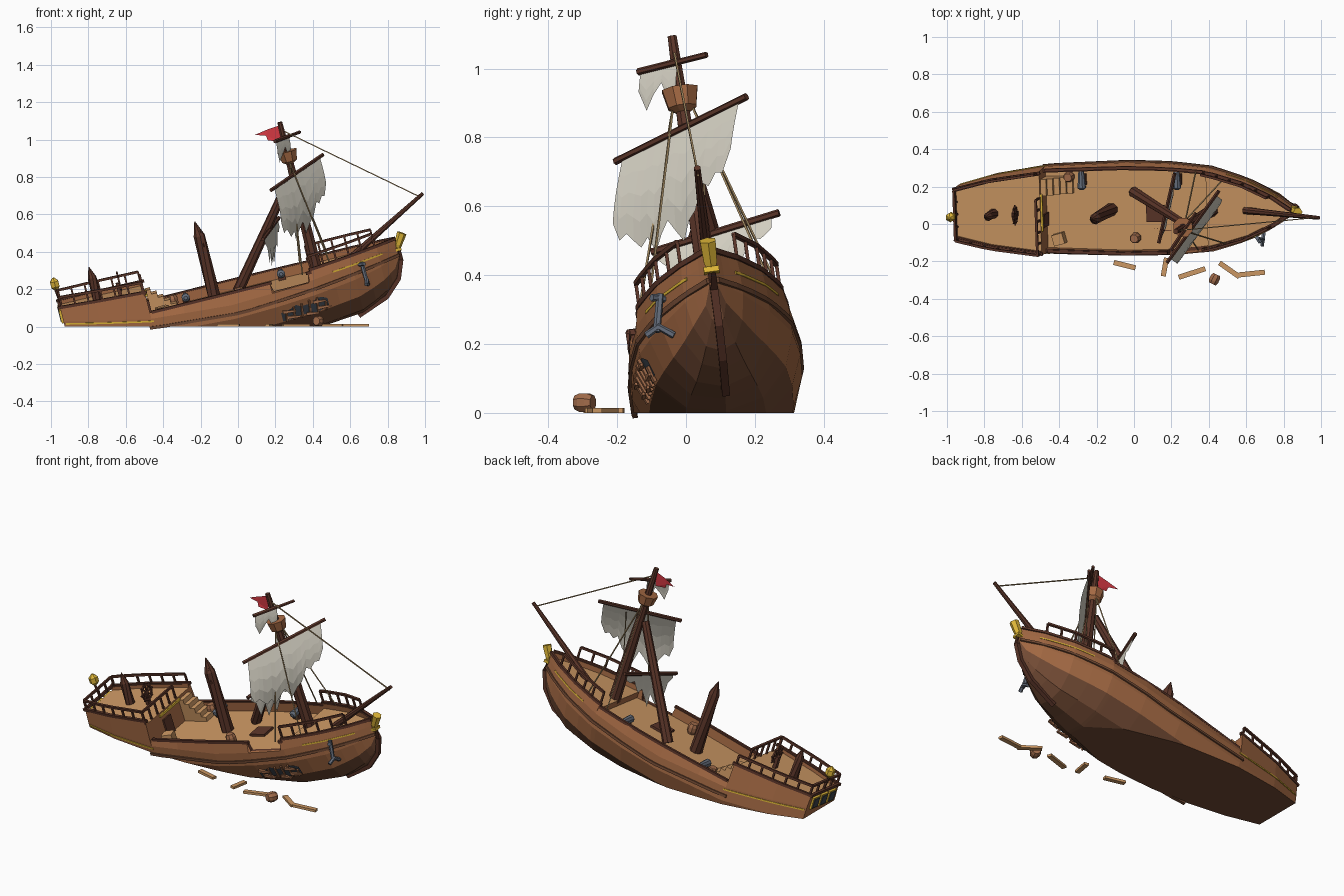
import bpy, bmesh, math, random
from mathutils import Matrix, Vector

if "Cube" in bpy.data.objects:
    bpy.data.objects.remove(bpy.data.objects["Cube"])
random.seed(4)
R = math.radians
# ship frame: u along hull, v sideways, w up; pitched bow-up and heeled over
M = Matrix.Translation((0, .078, .17)) @ Matrix.Rotation(R(-14), 4, 'Y') @ Matrix.Rotation(R(8), 4, 'X')
I = Matrix.Identity(4)
COL = dict(low=(.17, .07, .035), hull=(.38, .145, .058), dark=(.105, .036, .022), deck=(.6, .31, .125), wood=(.36, .15, .07),
           sail=(.68, .65, .56), gold=(.75, .48, .04), iron=(.13, .155, .2), hole=(.045, .055, .07), red=(.65, .04, .055), rope=(.42, .29, .14))
MAT = {}
for k, c in COL.items():
    MAT[k] = bpy.data.materials.new(k)
    MAT[k].diffuse_color = (*c, 1)
parts = {}

def get(name, mat):
    if name not in parts:
        parts[name] = (bmesh.new(), [mat] if isinstance(mat, str) else mat)
    return parts[name][0]

def tube(name, mat, pts, r, n=6, X=M):
    bm, pts = get(name, mat), [Vector(p) for p in pts]
    rs = r if isinstance(r, (list, tuple)) else [r] * len(pts)
    rings = []
    for i, p in enumerate(pts):
        q = (pts[min(i + 1, len(pts) - 1)] - pts[max(i - 1, 0)]).to_track_quat('Z', 'Y')
        rings.append([bm.verts.new(X @ (p + q @ Vector((rs[i] * math.cos(a), rs[i] * math.sin(a), 0))))
                      for a in [2 * math.pi * (j + .5) / n for j in range(n)]])
    for a, b in zip(rings, rings[1:]):
        for j in range(n):
            bm.faces.new((a[j], a[(j + 1) % n], b[(j + 1) % n], b[j]))
    bm.faces.new(rings[0][::-1])
    bm.faces.new(rings[-1])

def box(name, mat, c, s, rot=(0, 0, 0), X=M):
    T = Matrix.Translation(c)
    for a, ax in zip(rot, 'XYZ'):
        T = T @ Matrix.Rotation(R(a), 4, ax)
    bmesh.ops.create_cube(get(name, mat), size=1, matrix=X @ T @ Matrix.Diagonal((*s, 1)))

def lerp(tab, u):
    for (a, p), (b, q) in zip(tab, tab[1:]):
        if u <= b:
            return p + (q - p) * max(0, (u - a) / (b - a))
    return tab[-1][1]

# hull lines: half beam, keel, wale, decks
BEAM = [(-.94, .145), (-.75, .195), (-.48, .235), (-.05, .25), (.2, .245), (.43, .222), (.63, .16), (.78, .085), (.85, .035), (.885, .012)]
KEEL = [(-.94, -.2), (-.5, -.27), (.4, -.275), (.64, -.255), (.77, -.195), (.85, -.12), (.885, -.03)]
WALE = [(-.94, .08), (-.48, -.01), (0, -.045), (.4, -.02), (.885, .02)]
AFT = lambda u: lerp([(-.94, .165), (-.48, .145)], u)
FORE = lambda u: lerp([(.4, .037), (.885, .06)], u)
MAIN = lambda u: 0

def half(u, deck, top):
    b, k, wl = lerp(BEAM, u), lerp(KEEL, u), lerp(WALE, u)
    h, t = wl - k, .95 * b
    e = max(t - .018, .003)
    return [(.5 * b, k + .1 * h), (.85 * b, k + .42 * h), (b, k + .8 * h), (b, min(wl + .03, top)), (t, top), (e, top), (e, deck)]

def skin(u, g, s, off=.006):
    p, q = half(u, 0, .05)[1:3]
    return (u, s * (p[0] + (q[0] - p[0]) * g + off), p[1] + (q[1] - p[1]) * g)

HM = ['low', 'low', 'hull', 'hull', 'hull', 'dark', 'hull', 'deck']
def hull(us, deck, rise, gap=None):
    bm, rings = get('hull', ['low', 'hull', 'dark', 'deck']), []
    for u in us:
        L = half(u, deck(u), deck(u) + rise)
        N = half(u, deck(u), deck(u) + (.002 if gap and gap[0] <= u <= gap[1] else rise))
        ring = [(0, lerp(KEEL, u))] + L + [(-a, b) for a, b in N[::-1]]
        rings.append([bm.verts.new(M @ Vector((u, *p))) for p in ring])
    n = len(rings[0])
    for a, b in zip(rings, rings[1:]):
        for j in range(n):
            f = bm.faces.new((a[j], a[(j + 1) % n], b[(j + 1) % n], b[j]))
            f.material_index = ['low', 'hull', 'dark', 'deck'].index(HM[min(j, n - 1 - j)])
    for r in (rings[0], rings[-1]):
        bm.faces.new(r).material_index = 1

hull([-.94, -.75, -.6, -.48], AFT, .02)
hull([-.48, -.3, -.05, .18, .19, .38, .39, .41], MAIN, .052, (.185, .385))
hull([.41, .52, .63, .71, .78, .82, .85, .87, .885], FORE, .03)
# cut the hull where it meets the ground
bm = parts['hull'][0]
bmesh.ops.recalc_face_normals(bm, faces=bm.faces)
res = bmesh.ops.bisect_plane(bm, geom=bm.verts[:] + bm.edges[:] + bm.faces[:], plane_co=(0, 0, 0), plane_no=(0, 0, 1), clear_inner=True)
bmesh.ops.edgeloop_fill(bm, edges=[e for e in res['geom_cut'] if isinstance(e, bmesh.types.BMEdge)])

edge = lambda u, s, w, f=.93: (u, s * f * lerp(BEAM, u), w)
span = lambda a, b, n: [a + (b - a) * i / n for i in range(n + 1)]
def fence(path, h=.055):
    up = Vector((0, 0, h))
    tube('railing', 'dark', [Vector(p) + up for p in path], .009, 4)
    for p in path:
        tube('railing', 'dark', [p, Vector(p) + up], .007, 4)

for s in (1, -1):
    # railings, gunwales, wales, gold trim and shrouds, mirrored
    fence([edge(u, s, AFT(u) + .02) for u in span(-.93, -.49, 6)])
    fence([edge(u, s, FORE(u) + .03, .92) for u in span(.41, .77, 5)], .072)
    for fn, a, b, r in ((AFT, -.95, -.47, .02), (FORE, .4, .885, .03)):
        tube('gunwale', 'dark', [edge(u, s, fn(u) + r) for u in span(a, b, 9)], .011, 4)
    for a, b in ((-.47, .41),) if s > 0 else ((-.47, .19), (.38, .41)):
        tube('gunwale', 'dark', [edge(u, s, .052) for u in span(a, b, 6)], .011, 4)
    tube('wale', 'low', [edge(u, s, lerp(WALE, u) - .02, 1.0) for u in span(-.5, .885, 18)], .011, 4)
    tube('gold_trim', 'gold', [edge(u, s, FORE(u) - .02, .985) for u in span(.52, .8, 7)], .006, 4)
    tube('gold_trim', 'gold', [edge(u, s, lerp(WALE, u) + .015, 1.0) for u in span(-.93, -.47, 6)], .006, 4)
    for u in (.36, .52):
        tube('shrouds', 'rope', [(.44, s * .03, .63), edge(u, s, .05)], .004, 4)
fence([(-.93, v, AFT(-.93) + .02) for v in span(-.135, .135, 4)])
fence([(-.485, v, AFT(-.48)) for v in span(-.22, .08, 5)], .075)
tube('gunwale', 'dark', [(-.94, -.14, .185), (-.94, .14, .185)], .011, 4)
box('gold_trim', 'gold', (-.475, 0, .13), (.01, .2, .012))

# stern windows
for v in (-.08, 0, .08):
    box('window_frames', 'gold', (-.944, v, .13), (.012, .066, .07))
    box('window_panes', 'hole', (-.949, v, .13), (.01, .05, .054))
# cabin door and stairs
box('cabin_door', 'dark', (-.476, -.05, .05), (.012, .07, .1))
for i in range(5):
    h = .13 - i * .026
    box('stairs', 'deck', (-.463 + i * .03, .135, h / 2), (.03, .09, h))
# stem post, figurehead, bowsprit
tube('stem_post', 'dark', [(.6, 0, -.268), (.77, 0, -.205), (.855, 0, -.125), (.892, 0, -.03), (.89, 0, .08)], .016, 4)
tube('figurehead', 'gold', [(.885, 0, .025), (.895, 0, .055), (.93, 0, .11)], [.012, .022, .026], 6)
box('figurehead', 'gold', (.892, 0, .03), (.03, .045, .016))
tube('bowsprit', 'dark', [(.62, .0, .04), (1.09, -.005, .29)], [.02, .01], 8)
# masts with splintered tops
tube('foremast', 'dark', [(.44, 0, .02), (.44, 0, .4), (.44, 0, .85)], [.034, .028, .014], 8)
tube('main_mast_stump', 'dark', [(-.125, 0, 0), (-.125, 0, .36), (-.13, .008, .44)], [.036, .031, .002], 8)
tube('main_mast_stump', 'dark', [(-.118, -.012, .3), (-.112, -.016, .39)], [.018, .001], 4)
tube('mizzen_stump', 'dark', [(-.735, 0, .15), (-.735, 0, .28), (-.738, .005, .34)], [.027, .024, .002], 8)
tube('fallen_mast', 'dark', [(0, .17, .19), (.27, .0, .78)], [.03, .022], 8, I)
# crow's nest
tube('crows_nest', 'hull', [(.44, 0, .62), (.44, 0, .635), (.44, 0, .69), (.44, 0, .69), (.44, 0, .65)], [.02, .044, .056, .046, .04], 8)
# yards and torn sails
def sail(name, a, b, drops, belly):
    a, b = Vector(a), Vector(b)
    tube('yards', 'dark', [a + (a - b) * .03, b + (b - a) * .03], .011, 6, I)
    bm, n, rows = get(name, 'sail'), len(drops) - 1, 4
    fwd = (b - a).cross(Vector((0, 0, 1))).normalized()
    grid = [[bm.verts.new(a.lerp(b, .03 + .94 * i / n) - Vector((0, 0, d * j / rows)) + fwd * belly * math.sin(2.4 * j / rows * d / max(drops)))
             for j in range(rows + 1)] for i, d in enumerate(drops)]
    for p, q in zip(grid, grid[1:]):
        for j in range(rows):
            bm.faces.new((p[j], p[j + 1], q[j + 1], q[j]))
sail('main_sail', (.185, -.195, .735), (.445, .165, .913),
     [.19, .25, .24, .27, .3, .28, .33, .29, .26, .3, .34, .29, .27, .2, .22, .19, .2, .14], .05)
sail('fallen_sail', (.135, -.09, .47), (.215, .26, .578), [.03, .06, .15, .1, .19, .13, .2, .1, .12, .05, .06, .04], .02)
tube('yards', 'dark', [(.2, -.14, .99), (.33, .06, 1.04)], .009, 6, I)
sail('top_sail', (.2, -.135, .991), (.275, -.02, 1.02), [.06, .12, .08, .05, .1, .07], .012)
# pennant
bm = get('pennant', 'red')
P = [bm.verts.new(p) for p in ((.235, -.038, 1.08), (.16, -.03, 1.055), (.09, -.02, 1.025), (.15, -.03, 1.02), (.16, -.035, .995), (.225, -.035, .99))]
bm.faces.new((P[0], P[1], P[3], P[5])), bm.faces.new((P[1], P[2], P[3])), bm.faces.new((P[3], P[4], P[5]))
# rigging
tube('forestay', 'rope', [(.235, -.035, 1.05), (.98, .035, .69)], .004, 4, I)
tube('rigging', 'rope', [(.36, .05, .83), (.385, .055, .4)], .003, 4, I)

# stern lantern
tube('lantern_post', 'dark', [(-.93, 0, .18), (-.942, 0, .28)], .007, 6)
tube('lantern', 'gold', [(-.937, 0, .265), (-.937, 0, .28), (-.937, 0, .31), (-.937, 0, .33)], [.012, .026, .026, .006], 6)
# steering wheel
ring = [(-.6, .043 * math.cos(a), .225 + .043 * math.sin(a)) for a in span(0, 2 * math.pi, 10)]
tube('wheel', 'dark', ring, .007, 4)
for i in range(4):
    c, s = .056 * math.cos(i * math.pi / 4), .056 * math.sin(i * math.pi / 4)
    tube('wheel', 'dark', [(-.6, c, .225 + s), (-.6, -c, .225 - s)], .005, 4)
box('wheel', 'dark', (-.61, 0, .185), (.02, .025, .07))
# cannons
for u in (-.275, .25):
    box('cannon_carriage', 'dark', (u, .165, .012), (.04, .06, .024))
    tube('cannons', 'iron', [(u, .11, .036), (u, .12, .036), (u, .215, .036)], [.01, .023, .015], 8)
# barrels, crate, hatch
def barrel(c, ax, X=M):
    c, ax = Vector(c), Vector(ax)
    tube('barrels', 'wood', [c - ax, c - ax * .4, c + ax * .4, c + ax], [.022, .029, .029, .022], 8, X)
barrel((.01, -.15, .03), (0, 0, .03))
barrel((-.345, .18, .03), (0, 0, .03))
barrel((.43, -.295, .03), (.012, .025, .0), I)
box('crate', 'deck', (-.41, -.155, .03), (.06, .06, .06), (0, 0, 15))
box('hatch', 'dark', (.12, -.02, .006), (.1, .09, .014))

# hull breach with broken ribs and planks
bm = get('hull_breach', 'hole')
pair = [[bm.verts.new(M @ Vector(skin(u, g, -1))) for g in (random.uniform(-.0, .15), random.uniform(.55, .85))] for u in span(.2, .46, 9)]
for a, b in zip(pair, pair[1:]):
    bm.faces.new((a[0], a[1], b[1], b[0]))
for u in span(.22, .44, 5):
    tube('broken_ribs', 'wood', [skin(u, -.02, -1, .008), skin(u + .01, random.uniform(.4, .9), -1, .012)], .007, 4)
for u, g in ((.21, .6), (.23, .2), (.38, .65), (.4, .25), (.33, .1)):
    tube('broken_planks', 'wood', [skin(u, g, -1, .01), skin(u + .07, g - .12, -1, .024)], [.012, .006], 4)
# anchor on the bow
for pts in ([(.66, -.075, .345), (.69, -.085, .235)], [(.645, -.055, .33), (.675, -.1, .335)],
            [(.685, -.115, .225), (.69, -.08, .25), (.695, -.035, .225)]):
    tube('anchor', 'iron', pts, .011, 6, I)
# driftwood planks on the ground
for x, y, l, a in ((-.05, -.22, .12, -14), (.165, -.23, .1, 80), (.31, -.262, .15, 18), (.51, -.245, .13, -35), (.63, -.265, .14, 6)):
    box('drift_planks', 'deck', (x, y, .007), (l, .027, .014), (0, 0, a), I)

# build objects
for name, (bm, mats) in parts.items():
    bmesh.ops.recalc_face_normals(bm, faces=bm.faces)
    me = bpy.data.meshes.new(name)
    bm.to_mesh(me)
    bm.free()
    for m in mats:
        me.materials.append(MAT[m])
    bpy.context.collection.objects.link(bpy.data.objects.new(name, me))

for m in bpy.data.materials:
    if m.users and not m.is_grease_pencil:
        m.use_nodes = True
        m.node_tree.nodes["Principled BSDF"].inputs["Base Color"].default_value = m.diffuse_color
